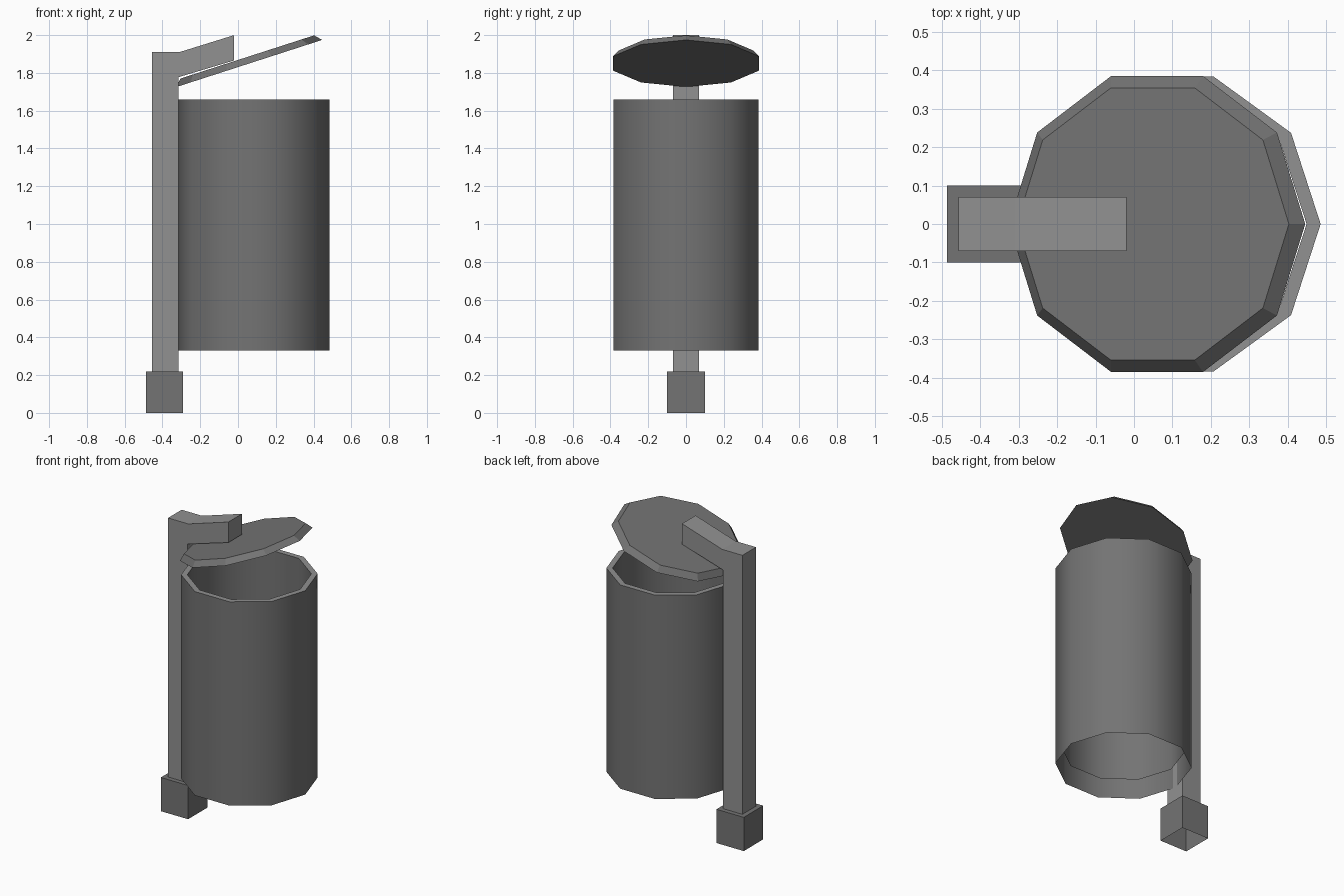
import bpy, bmesh
from math import pi, cos, sin, radians
from mathutils import Matrix

if "Cube" in bpy.data.objects:
    bpy.data.objects.remove(bpy.data.objects["Cube"])

SIDES = 10


def grey(name, v):
    mat = bpy.data.materials.new(name)
    mat.diffuse_color = (v, v, v, 1)
    mat.use_nodes = True
    mat.node_tree.nodes["Principled BSDF"].inputs["Base Color"].default_value = mat.diffuse_color
    return mat


DARK, LIGHT = grey("dark_grey", .174), grey("light_grey", .282)


def finish(name, bm, *mats):
    me = bpy.data.meshes.new(name)
    bm.to_mesh(me)
    bm.free()
    for m in mats:
        me.materials.append(m)
    ob = bpy.data.objects.new(name, me)
    bpy.context.collection.objects.link(ob)
    return ob


def extrude_profile(name, pts, half_depth, mat):
    """Prism from an (x, z) outline, symmetric about y = 0, open underneath."""
    bm = bmesh.new()
    face = bm.faces.new([bm.verts.new((x, -half_depth, z)) for x, z in pts])
    ext = bmesh.ops.extrude_face_region(bm, geom=[face], use_keep_orig=True)["geom"]
    verts = [v for v in ext if isinstance(v, bmesh.types.BMVert)]
    bmesh.ops.translate(bm, verts=verts, vec=(0, 2 * half_depth, 0))
    bmesh.ops.recalc_face_normals(bm, faces=bm.faces)
    low = min(z for _, z in pts) + .001
    under = [f for f in bm.faces if all(v.co.z < low for v in f.verts)]
    bmesh.ops.delete(bm, geom=under, context='FACES_ONLY')
    return finish(name, bm, mat)


def lathe(name, profile, matrix, capped, light_band=None):
    """Ten-sided body from (radius, z) rings, listed bottom to top on the outside."""
    bm = bmesh.new()
    rings = [[bm.verts.new((r * cos(2 * pi * i / SIDES), r * sin(2 * pi * i / SIDES), z))
              for i in range(SIDES)] for r, z in profile]
    for n, (a, b) in enumerate(zip(rings, rings[1:])):
        for i in range(SIDES):
            j = (i + 1) % SIDES
            f = bm.faces.new((a[i], a[j], b[j], b[i]))
            f.material_index = int(n == light_band)
    if capped:
        bm.faces.new(rings[0][::-1])
        bm.faces.new(rings[-1])
    bmesh.ops.transform(bm, matrix=matrix, verts=bm.verts)
    return finish(name, bm, DARK, LIGHT)


# Square foot of the post
extrude_profile("post_foot", [(-.487, 0), (-.29, 0), (-.29, .22), (-.487, .22)], .1, DARK)

# Post with the slanted arm that carries the lid
extrude_profile("post_and_arm", [(-.456, .22), (-.316, .22), (-.316, 1.777), (-.02, 1.866),
                                 (-.02, 2.0), (-.31, 1.91), (-.456, 1.91)], .07, LIGHT)

# Bottomless bin: outer wall, light rim, shorter inner wall
bin_body = lathe("bin_body", [(.4035, .33), (.4035, 1.66), (.367, 1.66), (.367, .44)],
                 Matrix.Translation((.082, 0, 0)), False, light_band=1)
bpy.context.view_layer.objects.active = bin_body
bin_body.select_set(True)
bpy.ops.object.shade_smooth_by_angle(angle=radians(40))

# Tilted lid with a chamfered rim
lathe("lid", [(.405, 0), (.372, .036)],
      Matrix.Translation((.06, 0, 1.85)) @ Matrix.Rotation(radians(-17.9), 4, 'Y'), True)
